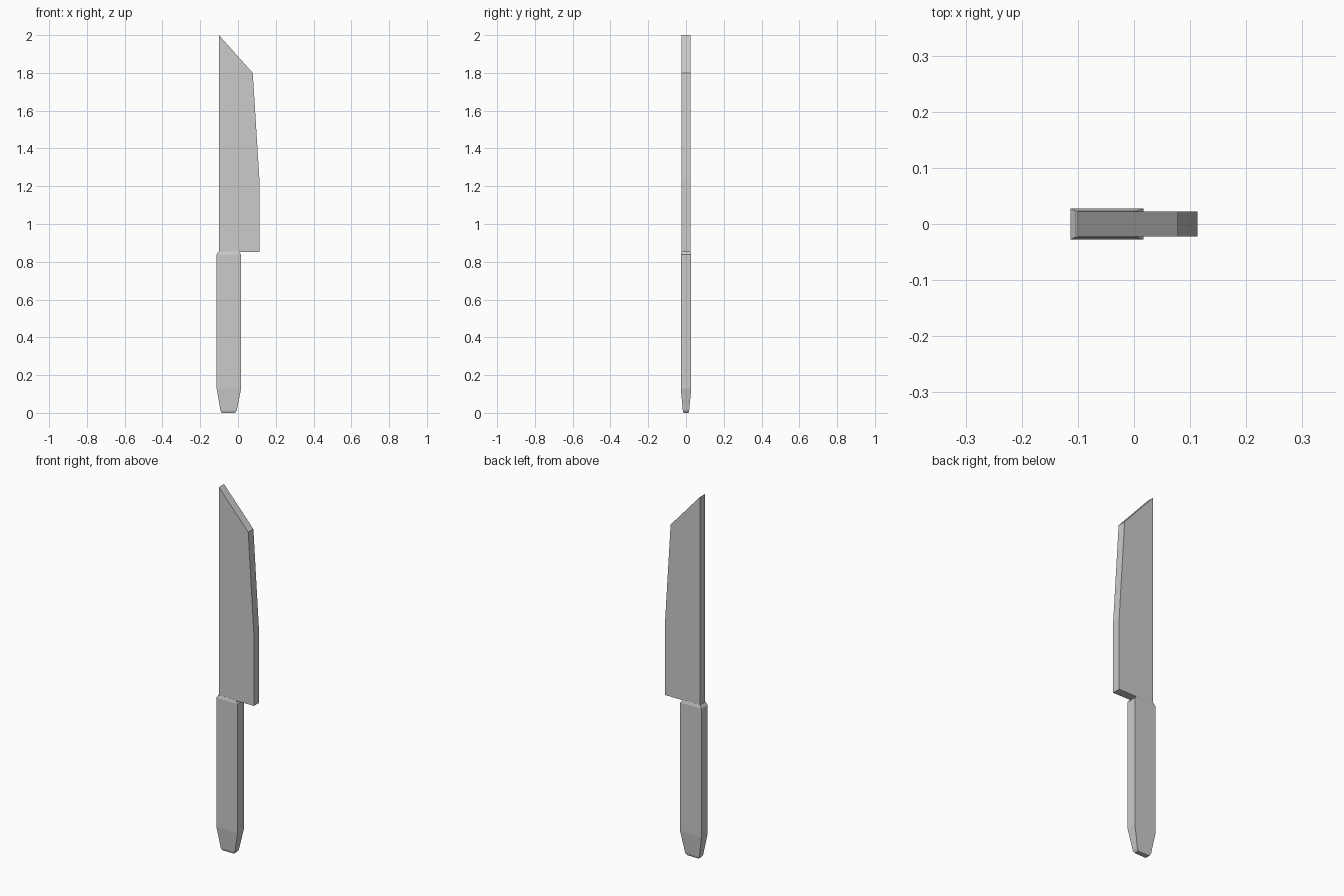
import bpy, bmesh

if "Cube" in bpy.data.objects:
    bpy.data.objects.remove(bpy.data.objects["Cube"])


def loft(name, rings):
    """Skin a closed solid through matching rings of points."""
    bm = bmesh.new()
    loops = [[bm.verts.new(p) for p in ring] for ring in rings]
    n = len(loops[0])
    for a, b in zip(loops, loops[1:]):
        for i in range(n):
            j = (i + 1) % n
            bm.faces.new((a[i], a[j], b[j], b[i]))
    bm.faces.new(loops[0][::-1])
    bm.faces.new(loops[-1])
    bmesh.ops.recalc_face_normals(bm, faces=bm.faces[:])
    mesh = bpy.data.meshes.new(name)
    bm.to_mesh(mesh)
    bm.free()
    obj = bpy.data.objects.new(name, mesh)
    bpy.context.collection.objects.link(obj)
    return obj


# Blade: side profile extruded through its thickness
profile = [(-0.101, 0.852), (0.113, 0.852), (0.113, 1.24), (0.078, 1.80), (-0.101, 2.0)]
loft("blade", [[(x, y, z) for x, z in profile] for y in (-0.0225, 0.0225)])

# Handle: rectangular sections (z, left, right, half depth), tapered at both ends
sections = [
    (0.0, -0.086, -0.016, 0.013),
    (0.012, -0.093, -0.007, 0.017),
    (0.13, -0.113, 0.017, 0.0275),
    (0.838, -0.113, 0.017, 0.0275),
    (0.855, -0.103, 0.003, 0.023),
]
loft("handle", [[(l, -d, z), (r, -d, z), (r, d, z), (l, d, z)] for z, l, r, d in sections])
